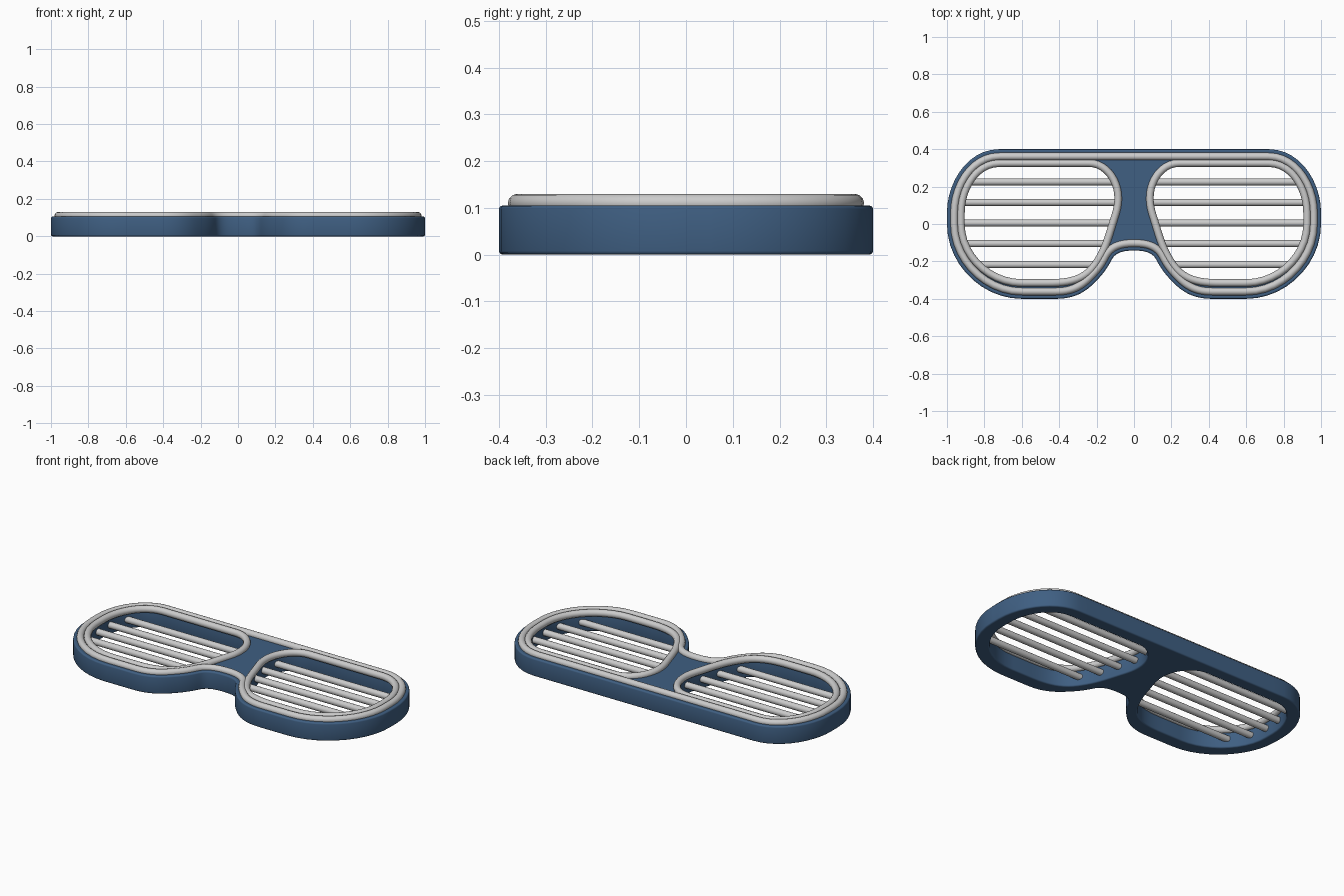
import bpy, math
from mathutils import Vector
from mathutils.geometry import interpolate_bezier

if "Cube" in bpy.data.objects:
    bpy.data.objects.remove(bpy.data.objects["Cube"])

blue = bpy.data.materials.new("frame_blue")
blue.diffuse_color = (0.05, 0.115, 0.225, 1)
blue.use_nodes = True
blue.node_tree.nodes["Principled BSDF"].inputs["Base Color"].default_value = blue.diffuse_color


def smooth_path(nodes, steps=12):
    """Points along bezier segments through nodes (x, y, heading in degrees)."""
    pts = []
    for (x0, y0, a0), (x1, y1, a1) in zip(nodes, nodes[1:]):
        p, q = Vector((x0, y0, 0)), Vector((x1, y1, 0))
        h = 0.38 * (q - p).length
        d0 = Vector((math.cos(math.radians(a0)), math.sin(math.radians(a0)), 0))
        d1 = Vector((math.cos(math.radians(a1)), math.sin(math.radians(a1)), 0))
        pts += list(interpolate_bezier(p, p + d0 * h, q - d1 * h, q, steps))[:-1]
    return pts


def mirrored(pts):
    return [Vector((-p.x, p.y, 0)) for p in reversed(pts)]


def inset(pts, d):
    """Move a clockwise closed path inwards."""
    out = []
    for i, p in enumerate(pts):
        t = (pts[(i + 1) % len(pts)] - pts[i - 1]).normalized()
        out.append(p + Vector((t.y, -t.x, 0)) * d)
    return out


def finish(ob, name):
    ob.name = name
    bpy.ops.object.select_all(action='DESELECT')
    ob.select_set(True)
    bpy.context.view_layer.objects.active = ob
    if ob.type == 'CURVE':
        bpy.ops.object.convert(target='MESH')
    bpy.ops.object.shade_smooth_by_angle(angle=math.radians(40))
    return bpy.context.object


def curve_part(name, paths, z, depth, flat=False):
    cu = bpy.data.curves.new(name, 'CURVE')
    cu.dimensions = '2D' if flat else '3D'
    for pts in paths:
        sp = cu.splines.new('POLY')
        sp.points.add(len(pts) - 1)
        for sp_p, p in zip(sp.points, pts):
            sp_p.co = (p.x, p.y, 0, 1)
        sp.use_cyclic_u = True
    cu.bevel_depth = depth
    cu.bevel_resolution = 2 if flat else 4
    if flat:
        cu.fill_mode = 'BOTH'
        cu.extrude = z - depth
        cu.offset = -depth
    else:
        cu.fill_mode = 'FULL'
    ob = bpy.data.objects.new(name, cu)
    ob.location.z = z
    bpy.context.collection.objects.link(ob)
    return finish(ob, name)


# Outer outline, right half mirrored to the left
half = smooth_path([(0, .4, 0), (.72, .4, 0), (1, .06, -90), (1, 0, -90),
                    (.6, -.4, 180), (.42, -.4, 180), (.215, -.318, 135),
                    (.12, -.192, 117), (0, -.142, 180)])
outline = half + [Vector((0, -.142, 0))] + mirrored(half)[:-1]

# Lens opening
lens_r = smooth_path([(.24, .325, 0), (.72, .325, 0), (.925, .06, -90), (.925, 0, -90),
                      (.6, -.315, 180), (.46, -.315, 180), (.21, -.22, 125),
                      (.115, 0, 107), (.085, .14, 90), (.24, .325, 0)])
lens_l = mirrored(lens_r)

# Frame plate with two openings
frame = curve_part("frame", [outline, lens_r, lens_l], 0.0525, 0.008, flat=True)
frame.data.materials.clear()
frame.data.materials.append(blue)

# Round trim on the front face
curve_part("outer_trim", [inset(outline, 0.039)], 0.11, 0.02)
curve_part("right_lens_trim", [lens_r], 0.11, 0.02)
curve_part("left_lens_trim", [lens_l], 0.11, 0.02)

# Shutter slats, spanning each opening
for i, y in enumerate((.225, .115, .005, -.105, -.217)):
    xs = []
    for a, b in zip(lens_r, lens_r[1:] + lens_r[:1]):
        if (a.y - y) * (b.y - y) < 0:
            xs.append(a.x + (b.x - a.x) * (y - a.y) / (b.y - a.y))
    x0, x1 = min(xs) - .012, max(xs) + .012
    for side, s in (("right", 1), ("left", -1)):
        bpy.ops.mesh.primitive_cylinder_add(
            vertices=20, radius=0.019, depth=x1 - x0,
            location=(s * (x0 + x1) / 2, y, 0.055), rotation=(0, math.pi / 2, 0))
        finish(bpy.context.object, f"{side}_slat_{i + 1}")
